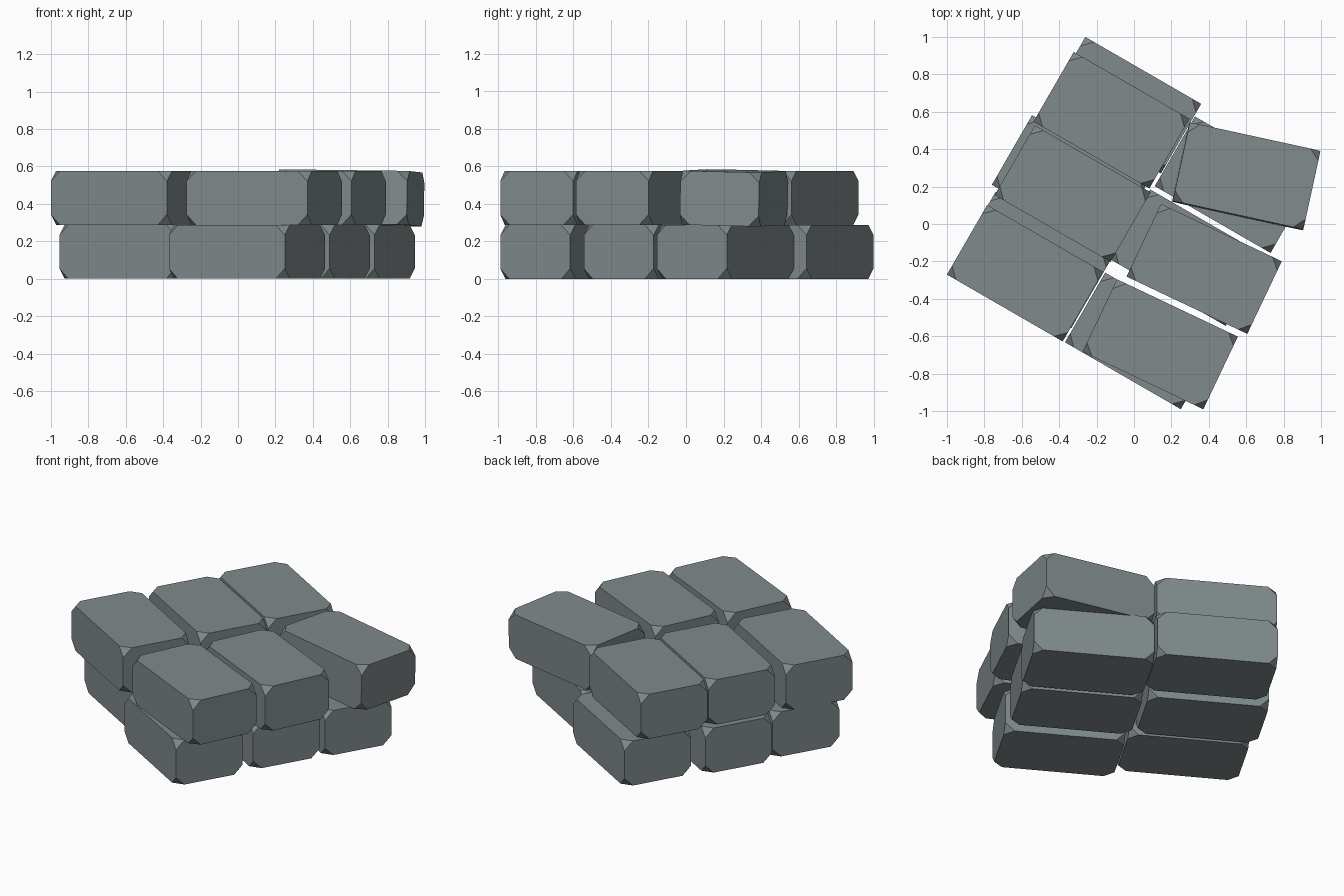
import bpy, bmesh, math
from mathutils import Matrix

if "Cube" in bpy.data.objects:
    bpy.data.objects.remove(bpy.data.objects["Cube"])

L, W, H = 0.715, 0.43, 0.288   # brick length, width, height
CUT = 0.055                    # corner cut distance along each edge

stone = bpy.data.materials.new("grey_stone")
stone.diffuse_color = (0.216, 0.254, 0.262, 1)
stone.use_nodes = True
stone.node_tree.nodes["Principled BSDF"].inputs["Base Color"].default_value = stone.diffuse_color


def brick(name, x, y, z, turn=-30, roll=0, pitch=0):
    """Box with its eight corners cut off."""
    bm = bmesh.new()
    bmesh.ops.create_cube(bm, size=1, matrix=Matrix.Diagonal((L, W, H, 1)))
    bmesh.ops.bevel(bm, geom=bm.verts[:], offset=CUT, offset_type='ABSOLUTE',
                    segments=1, profile=0.5, affect='VERTICES', clamp_overlap=True)
    bmesh.ops.recalc_face_normals(bm, faces=bm.faces[:])
    mesh = bpy.data.meshes.new(name)
    bm.to_mesh(mesh)
    bm.free()
    mesh.materials.append(stone)
    ob = bpy.data.objects.new(name, mesh)
    ob.matrix_world = (Matrix.Translation((x, y, z))
                       @ Matrix.Rotation(math.radians(turn), 4, 'Z')
                       @ Matrix.Rotation(math.radians(pitch), 4, 'Y')
                       @ Matrix.Rotation(math.radians(roll), 4, 'X'))
    bpy.context.collection.objects.link(ob)


# lower layer: two columns of three bricks
lower = [(-0.538, -0.193), (-0.343, 0.217), (-0.058, 0.635),
         (0.048, -0.625), (0.288, -0.18), (0.528, 0.21)]
for i, (x, y) in enumerate(lower):
    brick(f"lower_brick_{i + 1}", x, y, H / 2)

# upper layer: right column is turned a little, last brick is also tilted
upper = [(-0.583, -0.263), (-0.328, 0.162), (-0.12, 0.555),
         (0.14, -0.643, -25.4), (0.375, -0.24, -25.4),
         (0.6, 0.255, -12.3, -1.3, 0.7)]
for i, (x, y, *rot) in enumerate(upper):
    brick(f"upper_brick_{i + 1}", x, y, H * 1.5, *rot)
